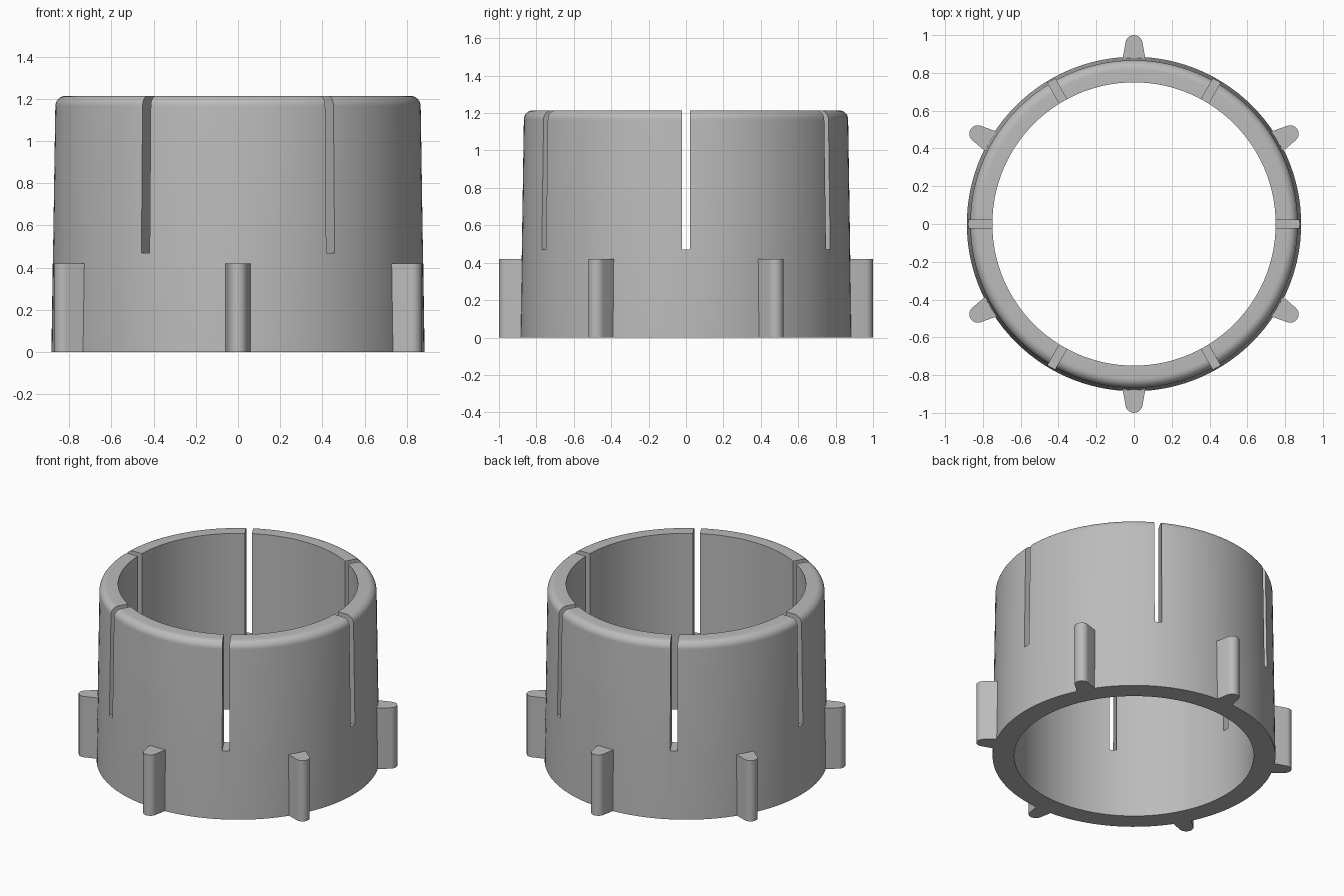
import bpy, bmesh
from math import sin, cos, pi, radians
from mathutils import Matrix, Vector

cube = bpy.data.objects.get("Cube")
if cube:
    bpy.data.objects.remove(cube, do_unlink=True)

HEIGHT, INNER, OUTER, TOP_OUTER, FILLET = 1.215, 0.75, 0.885, 0.867, 0.05
SLOT_WIDTH, SLOT_BOTTOM = 0.045, 0.47
TAB_HEIGHT = 0.42

grey = bpy.data.materials.new("plain grey")
grey.use_nodes = True
colour = (0.5, 0.5, 0.5, 1)
grey.diffuse_color = colour
grey.node_tree.nodes["Principled BSDF"].inputs["Base Color"].default_value = colour


def make_object(name, bm):
    bmesh.ops.recalc_face_normals(bm, faces=bm.faces)
    mesh = bpy.data.meshes.new(name)
    bm.to_mesh(mesh)
    bm.free()
    mesh.materials.append(grey)
    obj = bpy.data.objects.new(name, mesh)
    bpy.context.collection.objects.link(obj)
    return obj


def smooth(obj):
    bpy.ops.object.select_all(action='DESELECT')
    obj.select_set(True)
    bpy.context.view_layer.objects.active = obj
    bpy.ops.object.shade_smooth_by_angle(angle=radians(30))


# Tapered sleeve: profile with a rounded top outer edge, spun about z
profile = [(INNER, 0), (OUTER, 0)]
for i in range(9):
    a = i / 8 * pi / 2
    profile.append((TOP_OUTER - FILLET + FILLET * cos(a),
                    HEIGHT - FILLET + FILLET * sin(a)))
profile.append((INNER, HEIGHT))
bm = bmesh.new()
verts = [bm.verts.new((r, 0, z)) for r, z in profile]
edges = [bm.edges.new((verts[i - 1], verts[i])) for i in range(len(verts))]
bmesh.ops.spin(bm, geom=verts + edges, cent=(0, 0, 0), axis=(0, 0, 1),
               angle=2 * pi, steps=120, use_merge=True)
bmesh.ops.remove_doubles(bm, verts=bm.verts, dist=0.0001)
sleeve = make_object("sleeve", bm)

# Three bars across the diameter cut the six slots
for i in range(3):
    bm = bmesh.new()
    bmesh.ops.create_cube(bm, size=1, matrix=Matrix.Rotation(i * pi / 3, 4, 'Z')
                          @ Matrix.Translation((0, 0, SLOT_BOTTOM + 0.5))
                          @ Matrix.Diagonal((2.5, SLOT_WIDTH, 1, 1)))
    cutter = make_object("slot_cutter", bm)
    cutter.hide_render = True
    cut = sleeve.modifiers.new("slot", 'BOOLEAN')
    cut.object = cutter
    cut.operation = 'DIFFERENCE'
    cut.solver = 'EXACT'
    bpy.context.view_layer.objects.active = sleeve
    bpy.ops.object.modifier_apply(modifier=cut.name)
    bpy.data.objects.remove(cutter, do_unlink=True)
smooth(sleeve)

# Six tapered, round-nosed tabs between the slots
NOSE = 0.045
outline = [(0.86, -0.063)]
for i in range(13):
    a = radians(-78 + i * 13)
    outline.append((1 - NOSE + NOSE * cos(a), NOSE * sin(a)))
outline.append((0.86, 0.063))
for i in range(6):
    bm = bmesh.new()
    base = bm.faces.new([bm.verts.new((x, y, 0)) for x, y in outline])
    top = bmesh.ops.extrude_face_region(bm, geom=[base])["geom"]
    bmesh.ops.translate(bm, vec=Vector((0, 0, TAB_HEIGHT)),
                        verts=[v for v in top if isinstance(v, bmesh.types.BMVert)])
    bmesh.ops.rotate(bm, verts=bm.verts, cent=(0, 0, 0),
                     matrix=Matrix.Rotation(radians(30 + 60 * i), 3, 'Z'))
    smooth(make_object(f"tab_{i + 1}", bm))
